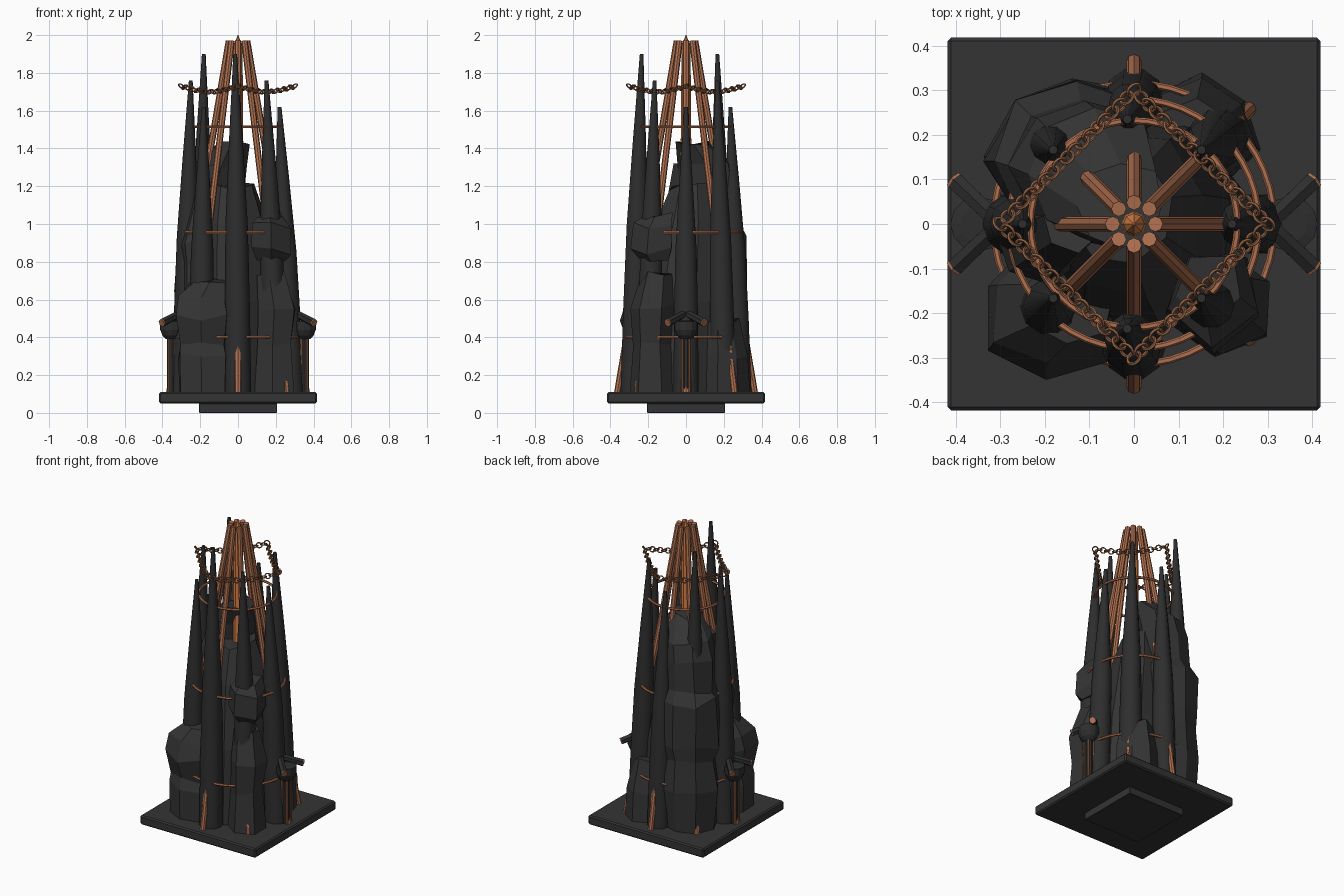
import bpy, bmesh, math, random
from mathutils import Vector, Matrix

random.seed(7)
cube = bpy.data.objects.get("Cube")
if cube:
    bpy.data.objects.remove(cube, do_unlink=True)


def material(name, rgb):
    m = bpy.data.materials.new(name)
    m.use_nodes = True
    m.diffuse_color = (*rgb, 1)
    b = m.node_tree.nodes["Principled BSDF"]
    b.inputs["Base Color"].default_value = (*rgb, 1)
    b.inputs["Roughness"].default_value = 0.7
    return m


STONE = material("dark_stone", (0.034, 0.034, 0.034))
SPIKE = material("black_iron", (0.027, 0.027, 0.027))
COPPER = material("copper", (0.44, 0.165, 0.08))
CHAIN = material("dark_copper", (0.3, 0.125, 0.06))
GLOW = material("orange_glow", (0.66, 0.21, 0.06))


def finish(name, bm, mat, smooth=False):
    bmesh.ops.recalc_face_normals(bm, faces=bm.faces)
    me = bpy.data.meshes.new(name)
    bm.to_mesh(me)
    bm.free()
    me.materials.append(mat)
    ob = bpy.data.objects.new(name, me)
    bpy.context.collection.objects.link(ob)
    if smooth:
        for o in bpy.context.selected_objects:
            o.select_set(False)
        ob.select_set(True)
        bpy.context.view_layer.objects.active = ob
        bpy.ops.object.shade_smooth_by_angle(angle=math.radians(50))
    return ob


def add_bar(bm, a, b, r1, r2, sides=8):
    # tapered bar from a to b
    a, b = Vector(a), Vector(b)
    d = b - a
    mat = Matrix.Translation((a + b) / 2) @ d.to_track_quat("Z", "Y").to_matrix().to_4x4()
    bmesh.ops.create_cone(bm, cap_ends=True, segments=sides, radius1=r1,
                          radius2=r2, depth=d.length, matrix=mat)


def bar(name, a, b, r1, r2, mat, sides=8):
    bm = bmesh.new()
    add_bar(bm, a, b, r1, r2, sides)
    return finish(name, bm, mat)


def loft(bm, rings):
    # skin a list of equal point rings and cap both ends
    rows = [[bm.verts.new(p) for p in ring] for ring in rings]
    n = len(rows[0])
    for low, high in zip(rows, rows[1:]):
        for i in range(n):
            j = (i + 1) % n
            bm.faces.new((low[i], low[j], high[j], high[i]))
    bm.faces.new(rows[0][::-1])
    bm.faces.new(rows[-1])


def add_torus(bm, centre, rot, major, minor, seg, sides):
    verts = []
    for i in range(seg):
        a = math.tau * i / seg
        for j in range(sides):
            b = math.tau * j / sides
            r = major + minor * math.cos(b)
            p = Vector((r * math.cos(a), r * math.sin(a), minor * math.sin(b)))
            verts.append(bm.verts.new(rot @ p + centre))
    for i in range(seg):
        for j in range(sides):
            k, l = (i + 1) % seg, (j + 1) % sides
            bm.faces.new([verts[i * sides + j], verts[k * sides + j],
                          verts[k * sides + l], verts[i * sides + l]])


def plate(name, half, z0, z1, bevel):
    bm = bmesh.new()
    bmesh.ops.create_cube(bm, size=1, matrix=Matrix.Translation((0, 0, (z0 + z1) / 2))
                          @ Matrix.Diagonal((2 * half, 2 * half, z1 - z0, 1)))
    ob = finish(name, bm, STONE)
    mod = ob.modifiers.new("edge", "BEVEL")
    mod.width, mod.segments = bevel, 1


def rock(name, layers, sides=7, jitter=0.12):
    # layers: x, y, z, radius
    phase = random.random()
    wobble = [random.uniform(1 - jitter, 1 + jitter) for _ in range(sides)]
    rings = []
    for x, y, z, r in layers:
        ring = []
        for i in range(sides):
            a = math.tau * (i + phase) / sides
            q = r * wobble[i] * random.uniform(0.94, 1.06)
            ring.append((x + q * math.cos(a), y + q * math.sin(a),
                         z + random.uniform(-0.025, 0.025) * (z > 0.12)))
        rings.append(ring)
    bm = bmesh.new()
    loft(bm, rings)
    finish(name, bm, STONE)


def polar(r, a, z):
    return Vector((r * math.cos(a), r * math.sin(a), z))


# Base
plate("base_plate", 0.418, 0.05, 0.11, 0.008)
plate("base_foot", 0.207, 0.0, 0.05, 0.003)

# Rock masses
rock("rock_core", [(0, 0, 0.1, 0.27), (0, 0, 0.6, 0.24), (-0.02, 0.02, 1.0, 0.19),
     (-0.03, 0.03, 1.2, 0.12)], 8, 0.04)
rock("rock_back_left", [(-0.14, 0.15, 0.1, 0.17), (-0.14, 0.15, 0.38, 0.19),
     (-0.14, 0.15, 0.56, 0.16), (-0.13, 0.14, 0.66, 0.2), (-0.13, 0.14, 0.95, 0.19),
     (-0.12, 0.13, 1.0, 0.16), (-0.11, 0.13, 1.2, 0.16), (-0.09, 0.11, 1.3, 0.15),
     (-0.03, 0.04, 1.42, 0.1)], 8, 0.08)
rock("rock_front_left", [(-0.18, -0.19, 0.1, 0.14), (-0.18, -0.19, 0.3, 0.145),
     (-0.18, -0.18, 0.36, 0.13), (-0.18, -0.19, 0.5, 0.155),
     (-0.18, -0.18, 0.6, 0.14), (-0.14, -0.17, 0.7, 0.1)])
rock("rock_left", [(-0.21, -0.04, 0.1, 0.1), (-0.21, -0.04, 0.8, 0.09),
     (-0.21, -0.04, 0.9, 0.105), (-0.19, -0.03, 1.05, 0.09), (-0.14, 0.0, 1.3, 0.07)], 6)
rock("rock_front_right", [(0.19, -0.18, 0.1, 0.12), (0.19, -0.18, 0.35, 0.1),
     (0.2, -0.18, 0.55, 0.11), (0.17, -0.15, 0.74, 0.08)], 6)
rock("rock_front_boulder", [(0.18, -0.16, 0.8, 0.08), (0.18, -0.17, 0.86, 0.115),
     (0.18, -0.16, 1.0, 0.11), (0.17, -0.14, 1.05, 0.08)], 5, 0.06)
rock("rock_back_right", [(0.15, 0.2, 0.1, 0.13), (0.15, 0.2, 0.3, 0.12),
     (0.14, 0.19, 0.48, 0.09)])

# Ring of tall spikes with three repeating heights, thick below and slim at the tip
for i in range(8):
    a = -math.tau * i / 8
    top = (1.62, 1.76, 1.9)[i % 3]
    foot, tip = polar(0.28, a, 0.1), polar(0.235, a, top) - Vector((0.015, 0, 0))
    bm = bmesh.new()
    loft(bm, [[foot.lerp(tip, t) + polar(r, math.tau * k / 10, 0) for k in range(10)]
              for t, r in ((0, 0.07), (0.25, 0.067), (0.5, 0.059), (0.75, 0.036), (1, 0.01))])
    finish(f"spike_{i + 1}", bm, SPIKE, True)

# Leaning copper rods and the glowing centre
for i in range(8):
    a = math.tau * i / 8
    bar(f"copper_rod_{i + 1}", polar(0.365, a, 0.1), polar(0.048, a, 1.97), 0.017, 0.017, COPPER)
bar("centre_core", (0, 0, 1.15), (0, 0, 1.94), 0.03, 0.024, GLOW)
bar("centre_tip", (0, 0, 1.94), (0, 0, 2.0), 0.024, 0.002, GLOW)

# Copper hoops
for name, r, z in (("low", 0.315, 0.4), ("middle", 0.28, 0.955), ("top", 0.232, 1.515)):
    bm = bmesh.new()
    add_torus(bm, Vector((0, 0, z)), Matrix.Identity(3), r, 0.008, 48, 6)
    finish(f"{name}_hoop", bm, COPPER, True)

# Chain hung from four points, links alternately turned
bm = bmesh.new()
links = 18
for side in range(4):
    p = polar(0.3, side * math.pi / 2, 1.73)
    q = polar(0.3, (side + 1) * math.pi / 2, 1.73)
    for k in range(links):
        t = k / links
        c = p.lerp(q, t) - Vector((0, 0, 0.03 * math.sin(math.pi * t)))
        turn = Matrix.Rotation(math.radians(45 if k % 2 else -45), 3, (q - p).normalized())
        add_torus(bm, c, turn, 0.0165, 0.004, 12, 5)
finish("hanging_chain", bm, CHAIN, True)

# Side braziers, each with a post, a bowl and two sloping beams
for side, s in (("left", 1), ("right", -1)):
    x = 0.35 * s
    bar(f"{side}_post", (x, 0, 0.1), (x, 0, 0.42), 0.026, 0.026, SPIKE, 10)
    bm = bmesh.new()
    for i in range(4):
        d = polar(0.026, math.pi / 4 + i * math.pi / 2, 0)
        add_bar(bm, Vector((x, 0, 0.1)) + d, Vector((x, 0, 0.4)) + d, 0.007, 0.007, 6)
    finish(f"{side}_post_strips", bm, COPPER)
    bm = bmesh.new()
    profile = ((0.39, 0.03), (0.41, 0.05), (0.44, 0.062), (0.485, 0.062), (0.49, 0.04))
    loft(bm, [[polar(r, math.tau * i / 12, z) + Vector((x, 0, 0)) for i in range(12)]
              for z, r in profile])
    finish(f"{side}_bowl", bm, SPIKE)
    for end, e in (("front", -1), ("back", 1)):
        a, b = Vector((0.3 * s, 0, 0.53)), Vector((0.4 * s, 0.095 * e, 0.478))
        bar(f"{side}_{end}_beam", a, b, 0.02, 0.022, SPIKE, 6)
        bar(f"{side}_{end}_beam_cap", b, b.lerp(a, -0.04), 0.022, 0.022, COPPER, 6)
